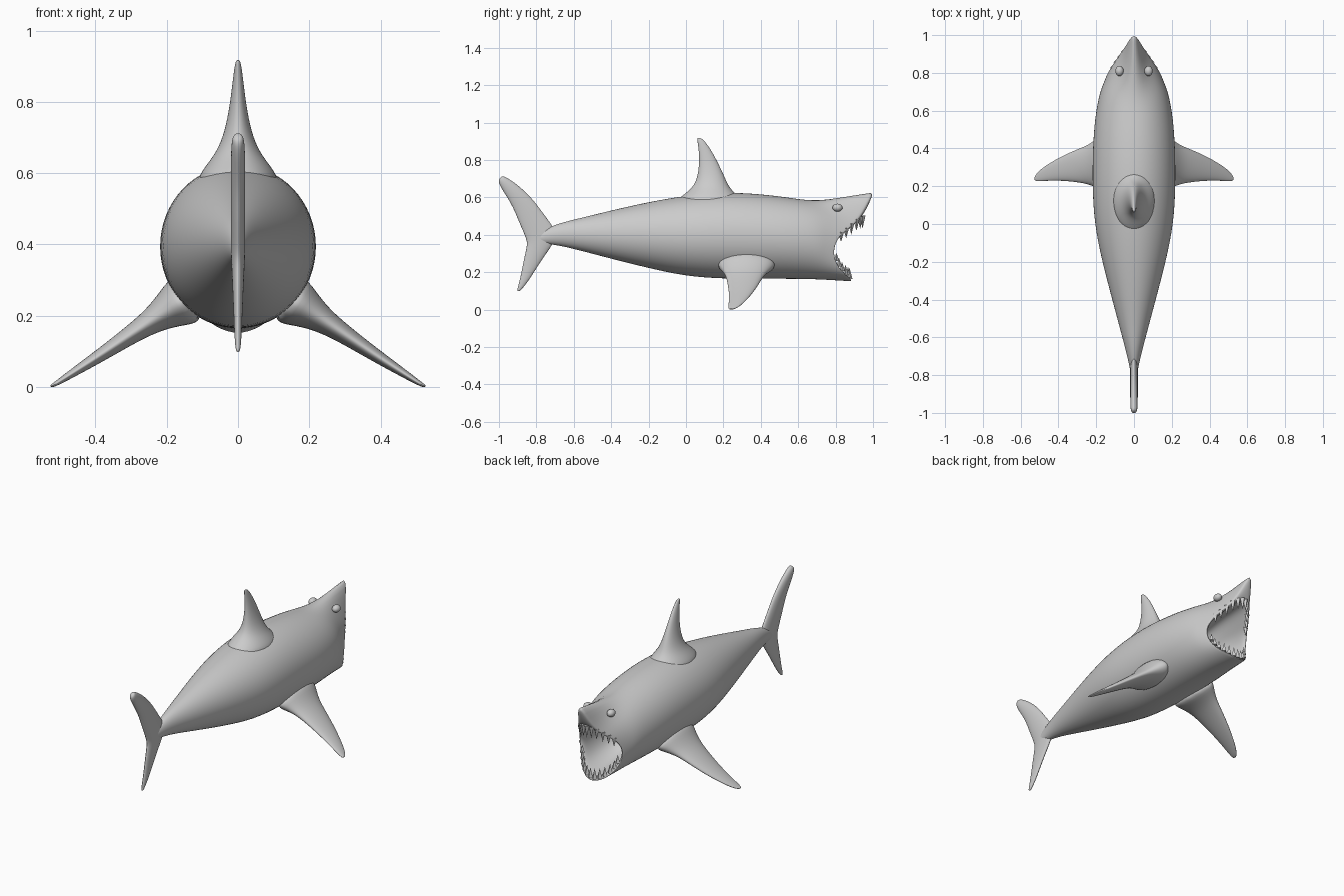
import bpy, bmesh, math
from mathutils import Vector, Matrix

if "Cube" in bpy.data.objects:
    bpy.data.objects.remove(bpy.data.objects["Cube"])


def finish(name, bm, subsurf=0):
    bmesh.ops.recalc_face_normals(bm, faces=bm.faces)
    me = bpy.data.meshes.new(name)
    bm.to_mesh(me)
    bm.free()
    ob = bpy.data.objects.new(name, me)
    bpy.context.collection.objects.link(ob)
    if subsurf:
        for p in me.polygons:
            p.use_smooth = True
        m = ob.modifiers.new("smooth", 'SUBSURF')
        m.levels = m.render_levels = subsurf
    return ob


def loft(name, rings):
    bm = bmesh.new()
    loops = [[bm.verts.new(p) for p in r] for r in rings]
    n = len(loops[0])
    for a, b in zip(loops, loops[1:]):
        for i in range(n):
            j = (i + 1) % n
            bm.faces.new((a[i], a[j], b[j], b[i]))
    bm.faces.new(loops[0])
    bm.faces.new(loops[-1])
    return finish(name, bm, 2)


def swell(n):
    # offsets the shrinkage of a subdivided n-sided ring
    return 3 / (2 + math.cos(2 * math.pi / n))


def fin(name, sections, normal, n=12):
    # each section: leading point, trailing point, half thickness
    rings = []
    for lead, trail, t in sections:
        lead, trail = Vector(lead), Vector(trail)
        c, h = (lead + trail) / 2, (lead - trail) / 2 * swell(n)
        side = Vector(normal).normalized() * t * swell(n)
        rings.append([c + h * math.cos(a) + side * math.sin(a)
                      for a in (2 * math.pi * i / n for i in range(n))])
    return loft(name, rings)


# body: oval rings (y, top, bottom, half width) running into a gaping mouth rim
def oval(y, top, bot, w):
    s = swell(16)
    c, h = (top + bot) / 2, (top - bot) / 2 * s
    return [Vector((w * s * math.sin(a), y, c + h * math.cos(a)))
            for a in (math.pi * i / 8 for i in range(9))]


def full(half):
    return half + [Vector((-p.x, p.y, p.z)) for p in half[7:0:-1]]


rim = [Vector(p) for p in [
    (0, 1.04, .69), (.045, .94, .50), (.092, .88, .44), (.128, .82, .395),
    (.145, .79, .33), (.135, .795, .265), (.108, .83, .205), (.06, .875, .165),
    (0, .89, .145)]]
halves = [oval(*s) for s in [
    (-.84, .385, .345, .012), (-.78, .42, .355, .018), (-.68, .462, .345, .04),
    (-.55, .492, .312, .075), (-.4, .53, .272, .115), (-.2, .575, .222, .168),
    (0, .61, .178, .21), (.2, .628, .165, .22), (.4, .618, .165, .218),
    (.56, .597, .165, .207), (.69, .577, .163, .183)]]
base = halves[-1]
for t in (.5, .93, 1):
    halves.append([a.lerp(b, t) for a, b in zip(base, rim)])


def inner(scale, dy, flat):
    # mouth lining: the rim shrunk, pushed back and gradually flattened in y
    pts = []
    for i, p in enumerate(rim):
        q = Vector((0, .955, .51)) if i == 0 else p
        y = q.y * (1 - flat) + .80 * flat - dy
        pts.append(Vector((q.x * scale, y, .33 + (q.z - .33) * scale)))
    return pts


halves += [inner(.93, .004, 0), inner(.87, .025, .1),
           inner(.82, .1, .6), inner(.6, .22, 1), inner(.2, .27, 1)]
loft("body", [full(h) for h in halves])

# dorsal fin with a flared root: (z, leading y, trailing y, half thickness)
fin("dorsal_fin", [((0, a, z), (0, b, z + .0), t) for z, a, b, t in [
    (.55, .34, -.08, .13), (.61, .275, -.02, .10), (.65, .232, .035, .066),
    (.70, .21, .06, .042), (.77, .178, .071, .026), (.84, .142, .07, .017),
    (.89, .108, .063, .011), (.912, .088, .060, .007), (.918, .075, .062, .004)]],
    (1, 0, 0))

# pectoral fins: (x, z, leading y, trailing y, half thickness)
for s, side in ((1, "right"), (-1, "left")):
    fin("pectoral_fin_" + side,
        [((s * x, a, z), (s * x, b, z), t) for x, z, a, b, t in [
            (.13, .255, .50, .15, .085), (.185, .222, .46, .185, .058),
            (.235, .19, .42, .21, .036), (.30, .147, .395, .222, .026),
            (.38, .093, .36, .23, .019), (.45, .048, .32, .23, .013),
            (.50, .016, .285, .226, .008), (.52, .004, .26, .228, .005),
            (.526, .002, .25, .232, .003)]],
        (s * .55, 0, .83))

# tail fin: one sweep from upper tip to lower tip (lead y, z, trail y, z, half thickness)
fin("tail_fin", [((0, a, b), (0, c, d), t) for a, b, c, d, t in [
    (-.985, .715, -1.003, .695, .012), (-.965, .710, -1.0, .67, .018),
    (-.90, .668, -.965, .615, .02), (-.82, .592, -.925, .55, .02),
    (-.765, .515, -.893, .47, .02), (-.715, .45, -.862, .40, .02),
    (-.69, .40, -.848, .362, .02), (-.715, .345, -.853, .325, .018),
    (-.765, .275, -.866, .27, .015), (-.81, .205, -.879, .20, .012),
    (-.85, .142, -.892, .145, .01), (-.88, .108, -.902, .108, .007),
    (-.889, .098, -.902, .098, .004)]], (1, 0, 0))

# eyes
for s, side in ((1, "right"), (-1, "left")):
    bm = bmesh.new()
    bmesh.ops.create_uvsphere(
        bm, u_segments=20, v_segments=12, radius=1,
        matrix=Matrix.Translation((s * .077, .81, .545)) @
        Matrix.Diagonal((.022, .027, .021, 1)))
    ob = finish("eye_" + side, bm)
    for p in ob.data.polygons:
        p.use_smooth = True


# teeth: rows of small pointed wedges along each jaw
def teeth(name, path, up, length, count=6):
    path = [Vector(p) for p in path]
    bm = bmesh.new()
    for i in range(count):
        u = (i + .5) / count * (len(path) - 1)
        k = int(u)
        p = path[k].lerp(path[k + 1], u - k)
        h = length * (1 - .3 * i / count)
        for s in (1, -1):
            c = Vector((s * p.x, p.y, p.z + up * h * .35))
            turn = Matrix.Rotation(0 if up > 0 else math.pi, 4, 'X')
            bmesh.ops.create_cone(
                bm, cap_ends=True, segments=4, radius1=.016, radius2=0, depth=h,
                matrix=Matrix.Translation(c) @ turn)
    return finish(name, bm)


teeth("upper_teeth", [(0, .95, .495), (.042, .925, .485), (.084, .87, .44),
                      (.117, .815, .395)], -1, .07)
teeth("lower_teeth", [(0, .878, .17), (.055, .862, .185), (.098, .825, .222),
                      (.122, .797, .28)], 1, .06)
